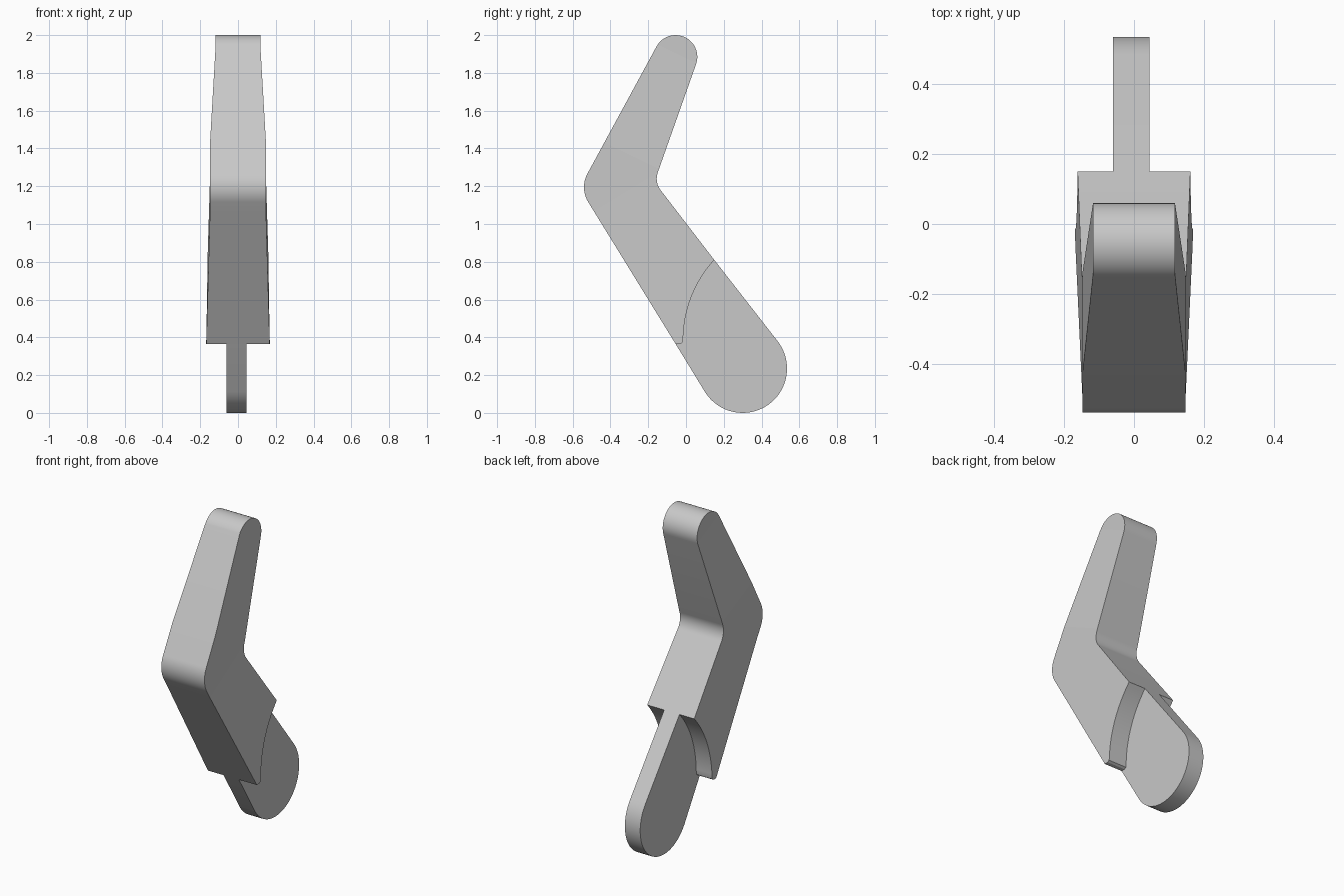
import bpy, bmesh
from math import sin, cos, radians
from mathutils import Vector

cube = bpy.data.objects.get("Cube")
if cube:
    bpy.data.objects.remove(cube, do_unlink=True)

gray = bpy.data.materials.new("plain gray")
gray.use_nodes = True
color = (0.58, 0.58, 0.58, 1)
gray.diffuse_color = color
gray.node_tree.nodes["Principled BSDF"].inputs["Base Color"].default_value = color


def arc(cy, cz, r, start, end, steps=16):
    """Points (y, z) on an arc, angles in degrees."""
    angles = [radians(start + (end - start) * i / steps) for i in range(steps + 1)]
    return [(cy + r * cos(a), cz + r * sin(a)) for a in angles]


# Distances along the upper and lower arms
UPPER, LOWER = Vector((0, 0.435, 0.9)), Vector((0, 0.52, -0.85))
KNEE, TIP, BEND, END = 1.10, 1.69, -1.16, -0.34


def half_width(p):
    """The arm narrows towards its tip and widens towards the socket."""
    up = min(max((UPPER.dot(p) - KNEE) / (TIP - KNEE), 0), 1)
    down = max((LOWER.dot(p) - BEND) / (END - BEND), 0)
    return 0.148 - 0.03 * up + 0.02 * down


def build(name, profile, x0, x1, tapered=False):
    """Extrude a side profile along x, with an optional piecewise taper."""
    bm = bmesh.new()
    face = bm.faces.new([bm.verts.new((x0, y, z)) for y, z in profile])
    extruded = bmesh.ops.extrude_face_region(bm, geom=[face], use_keep_orig=True)
    moved = [g for g in extruded["geom"] if isinstance(g, bmesh.types.BMVert)]
    bmesh.ops.translate(bm, verts=moved, vec=(x1 - x0, 0, 0))
    if tapered:
        # Cut the creases where the taper changes
        for axis, distance in ((UPPER, KNEE), (UPPER, TIP), (LOWER, BEND)):
            bmesh.ops.bisect_plane(
                bm, geom=bm.verts[:] + bm.edges[:] + bm.faces[:],
                plane_co=axis * (distance / axis.length_squared), plane_no=axis)
        for v in bm.verts:
            v.co.x = half_width(v.co) * (1 if v.co.x > 0 else -1)
    bmesh.ops.recalc_face_normals(bm, faces=bm.faces[:])
    mesh = bpy.data.meshes.new(name)
    bm.to_mesh(mesh)
    bm.free()
    mesh.materials.append(gray)
    obj = bpy.data.objects.new(name, mesh)
    bpy.context.collection.objects.link(obj)
    bpy.ops.object.select_all(action="DESELECT")
    obj.select_set(True)
    bpy.context.view_layer.objects.active = obj
    bpy.ops.object.shade_smooth_by_angle(angle=radians(30))
    # Keep the broad sides flat
    for f in mesh.polygons:
        if abs(f.normal.x) > 0.9:
            f.use_smooth = False
    return obj


# Curved shoulder shared by the arm and the tongue
shoulder = arc(0.615, 0.385, 0.63, 137.6, 180, 20)
lip = [(-0.018, 0.373), (-0.03, 0.365), (-0.055, 0.365)]

# Bent arm: tip, outer elbow, shoulder, inner elbow
arm = (arc(-0.055, 1.885, 0.115, -19, 151, 24)
       + arc(-0.39, 1.195, 0.15, 151, 211.5)
       + lip[::-1] + shoulder[::-1]
       + arc(-0.055, 1.24, 0.1, 218, 161, 12))
build("bent_arm", arm, -0.1, 0.1, tapered=True)

# Thin rounded tongue below the arm
tongue = shoulder + lip + arc(0.30, 0.235, 0.235, 211.5, 398, 32)
build("tongue", tongue, -0.06, 0.045)
